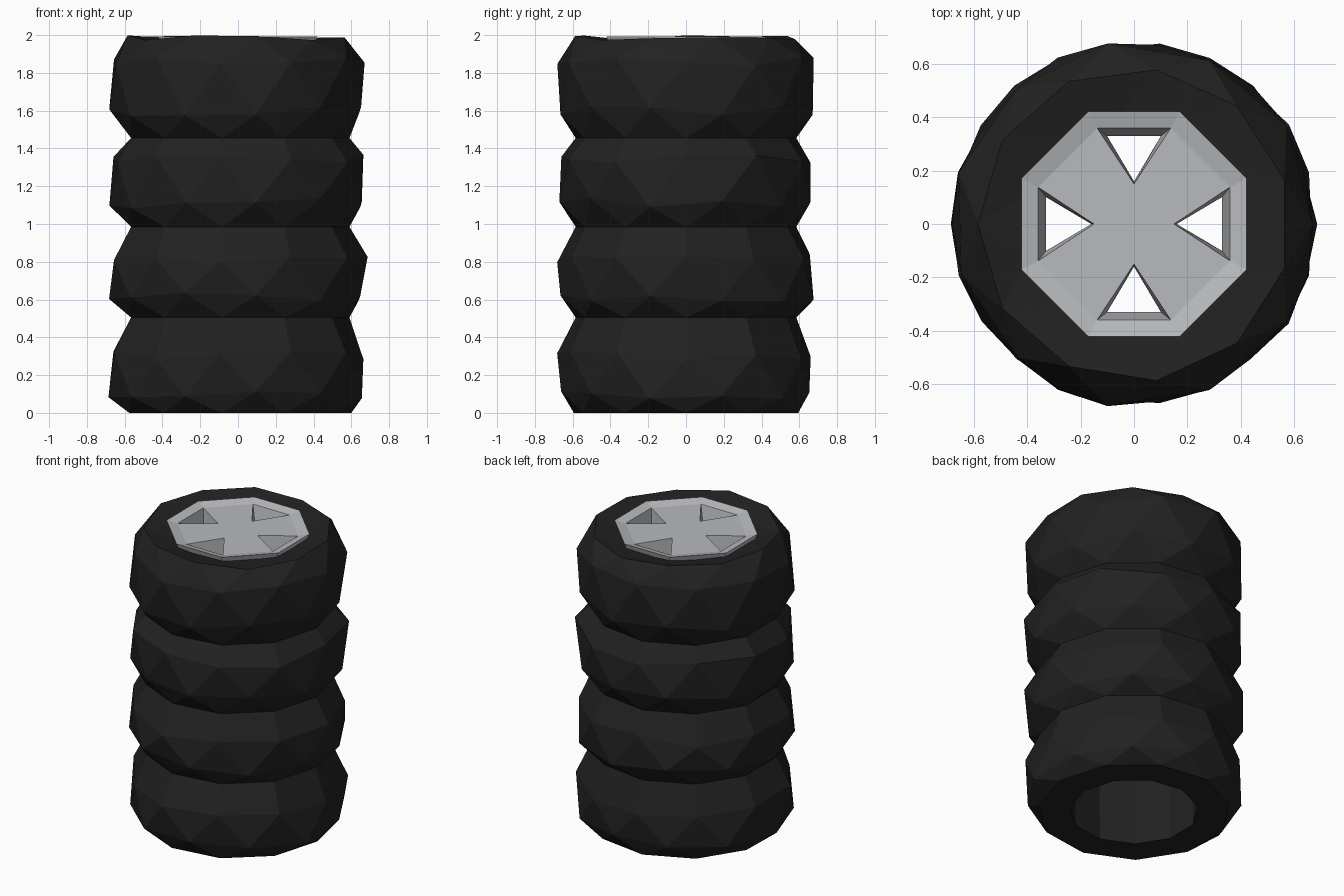
import bpy, bmesh, math, random

if "Cube" in bpy.data.objects:
    bpy.data.objects.remove(bpy.data.objects["Cube"])
random.seed(4)

def material(name, v):
    m = bpy.data.materials.new(name)
    m.diffuse_color = (*v, 1)
    m.use_nodes = True
    m.node_tree.nodes["Principled BSDF"].inputs["Base Color"].default_value = m.diffuse_color
    return m

rubber = material("black_rubber", (0.0155, 0.0155, 0.0155))
metal = material("light_grey_metal", (0.48, 0.49, 0.51))

def finish(bm, name, mat):
    bmesh.ops.recalc_face_normals(bm, faces=bm.faces)
    me = bpy.data.meshes.new(name)
    bm.to_mesh(me)
    bm.free()
    me.materials.append(mat)
    ob = bpy.data.objects.new(name, me)
    bpy.context.collection.objects.link(ob)
    return ob

N = 11

def tire(name, rings):
    """Closed low-poly tyre; each ring is (radius, z, half-step phase, jitter)."""
    bm = bmesh.new()
    loops = []
    for r, z, ph, jit in rings:
        loop = []
        for i in range(N):
            a = 2 * math.pi * (i + ph / 2) / N
            rr = r + random.uniform(-jit, jit)
            loop.append(bm.verts.new((rr * math.cos(a), rr * math.sin(a),
                                      z + random.uniform(-2, 2) * jit)))
        loops.append((loop, ph))
    for k in range(len(loops)):
        (a, pa), (b, pb) = loops[k], loops[(k + 1) % len(loops)]
        for i in range(N):
            j = (i + 1) % N
            if pa == pb:
                bm.faces.new((a[i], a[j], b[j], b[i]))
            elif pa < pb:      # staggered rings give alternating triangles
                bm.faces.new((a[i], a[j], b[i]))
                bm.faces.new((a[j], b[j], b[i]))
            else:
                bm.faces.new((a[i], b[j], b[i]))
                bm.faces.new((a[i], a[j], b[j]))
    return finish(bm, name, rubber)

# Four stacked tyres: bottom, low bulge, high bulge, top heights; edge radii
levels = [(0.0, 0.10, 0.30, 0.505, 0.60, 0.59), (0.505, 0.62, 0.82, 0.985, 0.59, 0.59),
          (0.985, 1.11, 1.34, 1.455, 0.59, 0.59), (1.455, 1.60, 1.86, 1.985, 0.59, 0.59)]
for n, (z0, za, zb, z1, r0, r1) in enumerate(levels):
    top = n == 3
    tire(f"tire_{n + 1}", [
        (0.40, z0, 0, 0), (r0, z0, 0, 0),
        (0.672, za, 1, 0.014), (0.676, zb, 0, 0.014),
        (r1, z1, 1 if top else 0, 0.007 if top else 0),
        (0.41, z1 - 0.03 if top else z1, 0, 0)])

# Wheel rim on top: flat cross of four spokes with tapered triangular holes
def rim():
    bm = bmesh.new()

    def layer(z, z_out, r_corner, half, r_apex, r_out):
        def p(r, deg, zz):
            a = math.radians(deg)
            return bm.verts.new((r * math.cos(a), r * math.sin(a), zz))
        apex, corner, outer = [], [], []
        for k in range(4):
            apex.append(p(r_apex, 90 * k, z))
            for s in (-1, 1):
                corner.append(p(r_corner, 90 * k + s * half, z))
                outer.append(p(r_out, 90 * k + s * 22, z_out))
        bm.faces.new(apex)                                   # hub
        for k in range(4):                                   # spokes
            bm.faces.new((apex[k], corner[2 * k + 1],
                          corner[(2 * k + 2) % 8], apex[(k + 1) % 4]))
        for i in range(8):                                   # outer ring
            j = (i + 1) % 8
            bm.faces.new((corner[i], outer[i], outer[j], corner[j]))
        return apex, corner, outer

    ta, tc, to = layer(1.975, 1.992, 0.385, 21, 0.15, 0.455)
    ba, bc, bo = layer(1.84, 1.84, 0.345, 17, 0.16, 0.40)
    for k in range(4):                                       # hole walls
        l, r = 2 * k, 2 * k + 1
        bm.faces.new((ta[k], tc[l], bc[l], ba[k]))
        bm.faces.new((tc[l], tc[r], bc[r], bc[l]))
        bm.faces.new((tc[r], ta[k], ba[k], bc[r]))
    for i in range(8):                                       # outer wall
        j = (i + 1) % 8
        bm.faces.new((to[i], to[j], bo[j], bo[i]))
    return finish(bm, "wheel_rim", metal)

rim()
